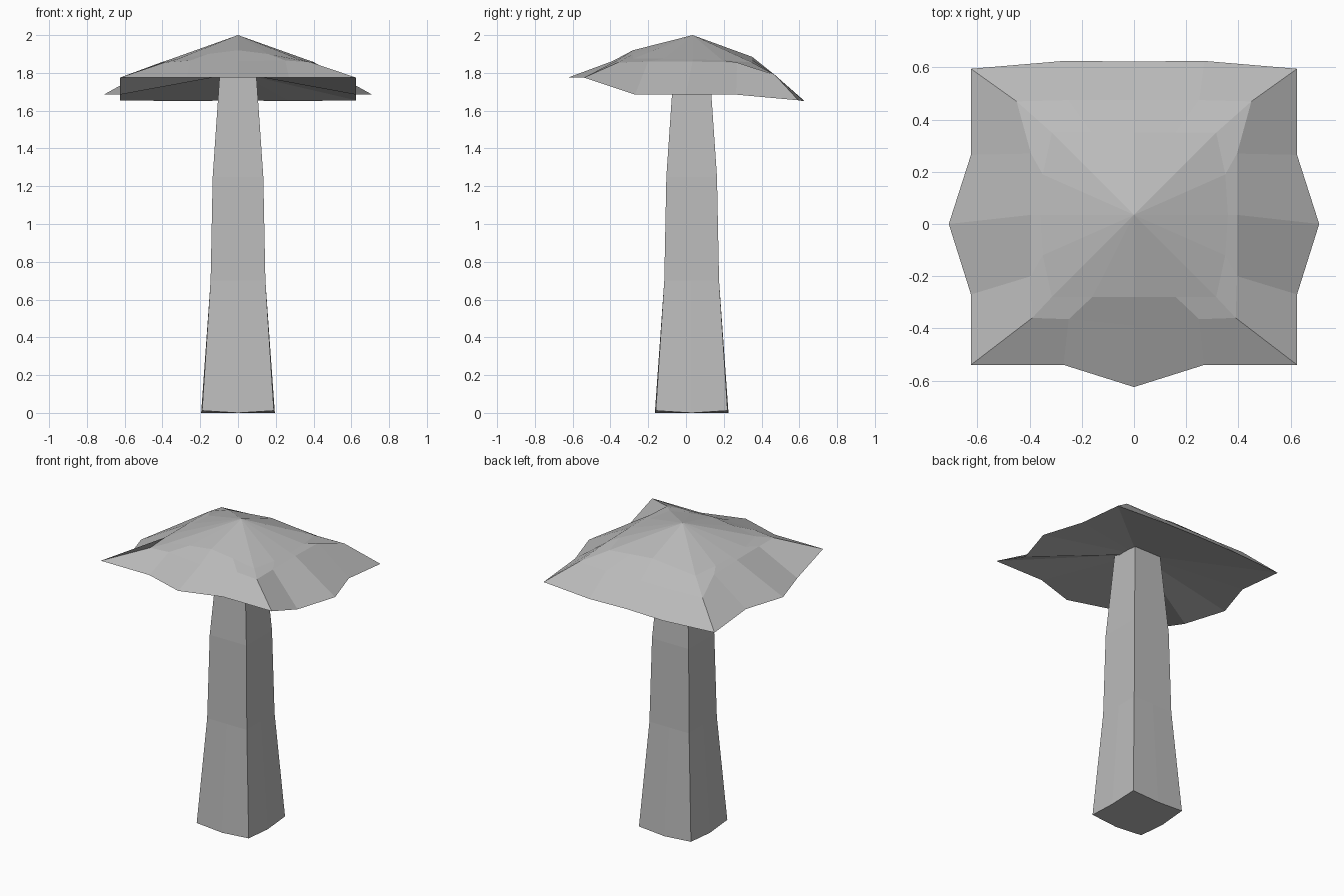
import bpy, bmesh

if "Cube" in bpy.data.objects:
    bpy.data.objects.remove(bpy.data.objects["Cube"])

grey = bpy.data.materials.new("plain grey")
grey.diffuse_color = (0.5, 0.5, 0.5, 1)
grey.use_nodes = True
grey.node_tree.nodes["Principled BSDF"].inputs["Base Color"].default_value = grey.diffuse_color


def finish(bm, name):
    bmesh.ops.recalc_face_normals(bm, faces=bm.faces)
    mesh = bpy.data.meshes.new(name)
    bm.to_mesh(mesh)
    bm.free()
    mesh.materials.append(grey)
    obj = bpy.data.objects.new(name, mesh)
    bpy.context.collection.objects.link(obj)
    return obj


def mirrored_ring(bm, half):
    """Closed ring from a right-hand half whose ends lie on x = 0."""
    left = [(-x, y, z) for x, y, z in half[-2:0:-1]]
    return [bm.verts.new(p) for p in half + left]


def bridge(bm, a, b):
    n = len(a)
    for i in range(n):
        j = (i + 1) % n
        bm.faces.new((a[i], a[j], b[j], b[i]))


# Stem: tapered square column with faintly bulging foot edges
bm = bmesh.new()
CY = 0.03
rings = []
for r, z, bulge in ((0.19, 0.0, 0.005), (0.145, 0.7, 0), (0.134, 1.25, 0), (0.095, 1.82, 0)):
    m, lift = r + bulge, 0.012 if z == 0 else 0
    pts = [(-r, -r, lift), (0, -m, 0), (r, -r, lift), (m, 0, 0),
           (r, r, lift), (0, m, 0), (-r, r, lift), (-m, 0, 0)]
    rings.append([bm.verts.new((x, CY + y, z + h)) for x, y, h in pts])
for a, b in zip(rings, rings[1:]):
    bridge(bm, a, b)
bm.faces.new(rings[0])
bm.faces.new(rings[-1])
finish(bm, "stem")

# Cap: crown, shoulder and ragged rim, each sixteen points
bm = bmesh.new()
crown = mirrored_ring(bm, [
    (0, -.28, 1.92), (.16, -.28, 1.90), (.315, -.28, 1.875), (.35, -.12, 1.875),
    (.36, .035, 1.871), (.35, .19, 1.868), (.315, .35, 1.855), (.16, .35, 1.87), (0, .35, 1.885)])
shoulder = mirrored_ring(bm, [
    (0, -.39, 1.862), (.25, -.365, 1.866), (.39, -.36, 1.855), (.395, -.2, 1.86),
    (.395, .035, 1.86), (.395, .27, 1.855), (.45, .47, 1.79), (.25, .475, 1.785), (0, .475, 1.785)])
rim = mirrored_ring(bm, [
    (0, -.625, 1.775), (.27, -.54, 1.775), (.625, -.54, 1.775), (.625, -.27, 1.685),
    (.71, 0, 1.685), (.625, .265, 1.685), (.625, .595, 1.655), (.27, .625, 1.65), (0, .623, 1.655)])
apex = bm.verts.new((0, .035, 2))
under = bm.verts.new((0, .03, 1.8))
for i in range(16):
    j = (i + 1) % 16
    bm.faces.new((apex, crown[i], crown[j]))
    bm.faces.new((under, rim[j], rim[i]))
bridge(bm, crown, shoulder)
bridge(bm, shoulder, rim)
finish(bm, "cap")
